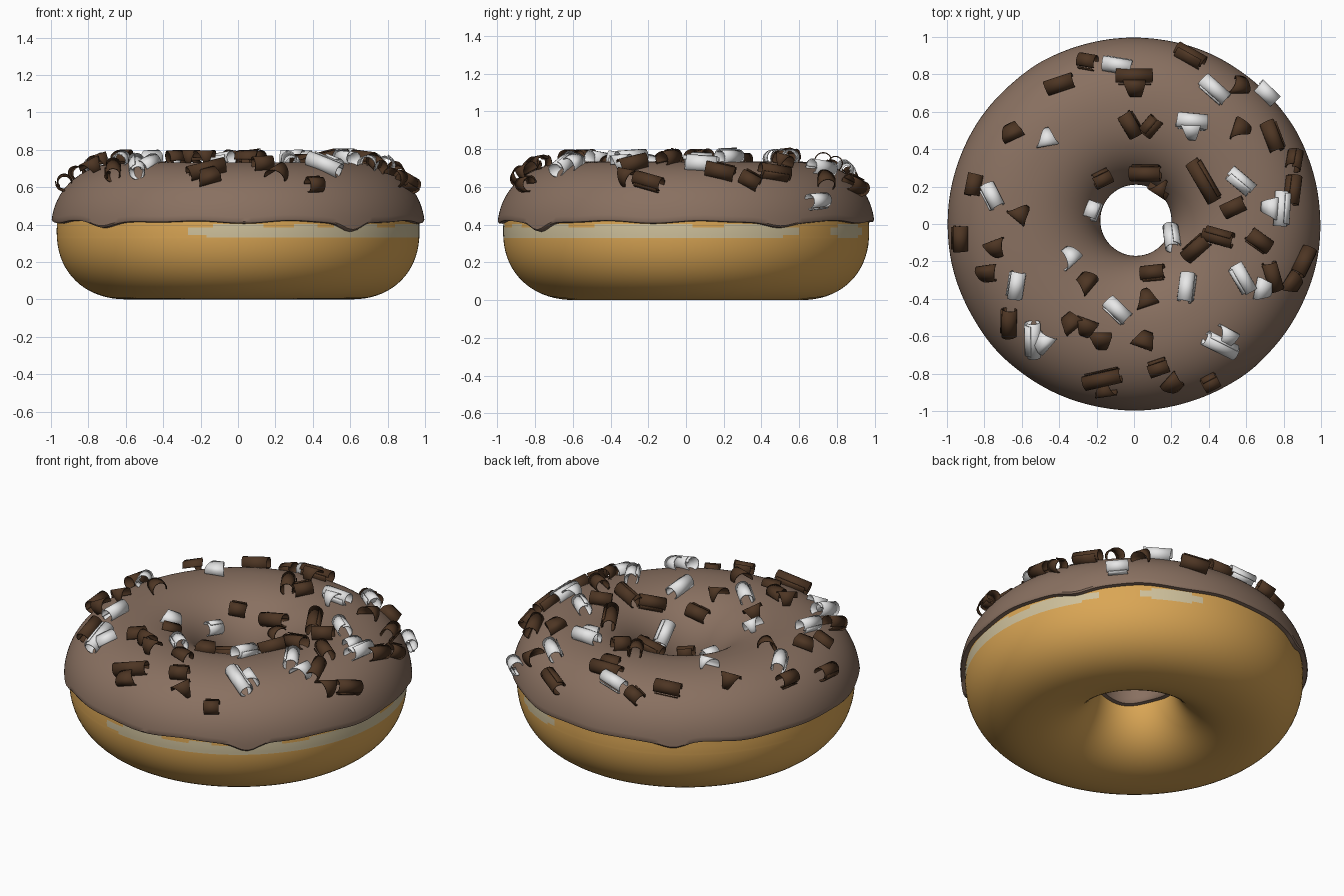
import bpy, bmesh, math, random
from math import sin, cos, pi, radians, copysign
from mathutils import Vector, Matrix

if "Cube" in bpy.data.objects:
    bpy.data.objects.remove(bpy.data.objects["Cube"])

random.seed(4)
RC, ZC, N = 0.595, 0.365, 2.2      # ring radius, mid height, roundness
DOUGH = (0.375, 0.365)             # half width, half height of the tube
ICING = (0.405, 0.368)
SEGS = 180


def material(name, rgb):
    m = bpy.data.materials.new(name)
    m.diffuse_color = (*rgb, 1)
    m.use_nodes = True
    m.node_tree.nodes["Principled BSDF"].inputs["Base Color"].default_value = m.diffuse_color
    return m


golden = material("golden dough", (0.70, 0.38, 0.09))
pale = material("pale dough", (0.62, 0.53, 0.33))
cocoa = material("cocoa icing", (0.25, 0.163, 0.118))
dark = material("dark chocolate", (0.075, 0.036, 0.017))
white = material("white chocolate", (0.82, 0.82, 0.82))


def power(v, e):
    return copysign(abs(v) ** e, v)


def section(size, u):
    """Radius and height on the rounded cross-section at angle u."""
    return RC + size[0] * power(cos(u), 2 / N), ZC + size[1] * power(sin(u), 2 / N)


def angle_at(size, z):
    return math.asin(power((z - ZC) / size[1], N / 2))


def ring_point(r, z, az):
    """Point round the ring; the hole sits slightly off centre."""
    k = max(0, min(1, (1 - r) / 0.8))
    return Vector((r * cos(az) + 0.01 * k, r * sin(az) + 0.02 * k, z))


def finish(name, bm, mats, normals=True):
    if normals:
        bmesh.ops.recalc_face_normals(bm, faces=bm.faces)
    me = bpy.data.meshes.new(name)
    bm.to_mesh(me)
    bm.free()
    for m in mats:
        me.materials.append(m)
    ob = bpy.data.objects.new(name, me)
    bpy.context.collection.objects.link(ob)
    bpy.context.view_layer.objects.active = ob
    ob.select_set(True)
    bpy.ops.object.shade_smooth_by_angle(angle=radians(40))
    ob.select_set(False)
    return ob


def sweep(profile_at):
    """Closed ring from a closed profile that may vary with azimuth."""
    bm = bmesh.new()
    rings = []
    for i in range(SEGS):
        az = 2 * pi * i / SEGS
        rings.append([bm.verts.new(ring_point(r, z, az)) for r, z in profile_at(az)])
    n = len(rings[0])
    for i in range(SEGS):
        a, b = rings[i], rings[(i + 1) % SEGS]
        for j in range(n):
            k = (j + 1) % n
            bm.faces.new((a[j], b[j], b[k], a[k]))
    return bm


# Dough ring with a pale band along part of its side
bm = sweep(lambda az: [section(DOUGH, 2 * pi * j / 72) for j in range(72)])
for z in (0.33, 0.345, 0.385, 0.402):
    bmesh.ops.bisect_plane(bm, geom=bm.verts[:] + bm.edges[:] + bm.faces[:],
                           plane_co=(0, 0, z), plane_no=(0, 0, 1))
for f in bm.faces:
    c = f.calc_center_median()
    az = math.degrees(math.atan2(c.y, c.x))
    if c.xy.length > 0.8 and 0.33 < c.z < 0.402:
        trim = 0 if 0.345 < c.z < 0.385 else 6
        if c.z > 0.385 and sin(radians(az * 9)) + sin(radians(az * 17)) > 0.5:
            continue
        if -106 + trim < az < 38 - trim or 53 + trim / 2 < az < 73 - trim / 2:
            f.material_index = 1
finish("dough_ring", bm, (golden, pale))

# Icing cap with a wavy lower edge and a few drips: azimuth, depth, width
DRIPS = ((-52, 0.05, 5), (30, 0.03, 6), (121, 0.03, 5), (-137, 0.025, 6))


def icing_profile(az):
    edge = 0.412 + 0.004 * sin(9 * az) + 0.004 * sin(14 * az + 1)
    for a, depth, width in DRIPS:
        d = (math.degrees(az) - a + 180) % 360 - 180
        edge -= depth * math.exp(-(d / width) ** 2)
    inner = 0.30 + 0.008 * sin(4 * az)
    u0, u1 = angle_at(ICING, edge + 0.012), pi - angle_at(ICING, inner + 0.012)
    pts = [section(ICING, u0 + (u1 - u0) * j / 56) for j in range(57)]
    # rounded lips tucked into the dough
    return ([(0.94, edge + 0.004), (0.972, edge), (0.992, edge + 0.003)] + pts
            + [(0.20, inner + 0.002), (0.225, inner), (0.26, inner + 0.01)])


finish("icing", sweep(icing_profile), (cocoa,))


def surface_frame(x, y, turn, lift):
    """Matrix on the icing: local x along the curl, local z outward."""
    r0 = math.hypot(x, y)
    r = r0
    for _ in range(3):
        d = max(-0.96, min(0.96, (r - RC) / ICING[0]))
        h = (1 - abs(d) ** N) ** (1 / N)
        nr, nz = power(d, N - 1) / ICING[0], h ** (N - 1) / ICING[1]
        s = math.hypot(nr, nz)
        nr, nz = nr / s, nz / s
        r = r0 - lift * nr
    nor = Vector((nr * x / r0, nr * y / r0, nz))
    ax = Vector((cos(turn), sin(turn), 0))
    ax = (ax - nor * ax.dot(nor)).normalized()
    side = nor.cross(ax)
    rot = Matrix((ax, side, nor)).transposed().to_4x4()
    return Matrix.Translation((x, y, ZC + ICING[1] * h + lift * nz)) @ rot


def add_curl(bm, frame, length, radius, start, arc, taper):
    """Rolled shaving: a strip along a spiral, narrowing toward its end."""
    rows, steps = [], 22
    flip = random.choice((-1, 1))
    for i in range(steps + 1):
        t = i / steps
        a = start + arc * t
        r = radius * (0.82 + 0.28 * t)
        w = length / 2 * (1 - taper * max(0, t - 0.25) / 0.75)
        skew = taper * length * 0.12 * t
        rows.append([bm.verts.new(frame @ Vector((s * w + skew, flip * r * cos(a), r * sin(a))))
                     for s in (-1, 1)])
    for a, b in zip(rows, rows[1:]):
        bm.faces.new((a[0], a[1], b[1], b[0]))


def curls(name, mat, tubes, chips):
    bm = bmesh.new()
    for x, y, deg, length in tubes:
        add_curl(bm, surface_frame(x, y, radians(deg), 0.026), length, 0.041,
                 radians(random.uniform(-60, 60)), radians(random.uniform(360, 430)), 0.15)
    for x, y, deg in chips:
        add_curl(bm, surface_frame(x, y, radians(deg), 0.018), 0.12, 0.048,
                 radians(random.uniform(-40, 10)), radians(random.uniform(210, 270)), 0.9)
    ob = finish(name, bm, (mat,), False)
    mod = ob.modifiers.new("thickness", "SOLIDIFY")
    mod.thickness, mod.offset = 0.006, 0


# Dark shavings: x, y, direction, length; then pointed chips: x, y, direction
curls("dark_curls", dark, (
    (-.40, .75, 15, .16), (0, .79, 0, .20), (.30, .90, -45, .17), (-.02, .53, -60, .14),
    (.09, .52, 50, .11), (.74, .47, -75, .17), (.86, .34, 60, .11), (.85, .18, 75, .16),
    (.06, .27, 10, .17), (-.17, .24, 20, .10), (.37, .23, -60, .25), (.53, .09, 25, .13),
    (.45, -.07, -15, .17), (.33, -.13, 35, .16), (.67, -.09, -35, .14), (-.86, .21, 80, .12),
    (-.93, -.08, 85, .14), (.10, -.26, -5, .13), (-.67, -.53, 80, .16), (-.17, -.83, 20, .21),
    (.13, -.77, 20, .11), (.74, -.28, -70, .16), (.91, -.20, 50, .16), (.41, -.85, 30, .09),
    (-.25, .87, -25, .10)), (
    (0, .73, 0), (.55, .74, 20), (-.65, .49, 20), (.57, .50, 70), (.14, .20, -30),
    (-.61, .06, -40), (-.74, -.13, 20), (-.78, -.26, 10), (-.26, -.32, 50), (.06, -.40, 20),
    (-.34, -.53, 40), (-.26, -.55, -20), (-.18, -.62, 0), (.05, -.62, -20), (.21, -.85, 60),
    (.84, -.32, 50), (-.16, -.88, 20)))

# White shavings
curls("white_curls", white, (
    (-.09, .85, -15, .16), (.43, .72, -45, .17), (.71, .70, -35, .13), (.31, .55, -5, .17),
    (.57, .23, -40, .16), (-.76, .15, -60, .14), (.79, .08, 85, .19), (.20, -.07, -45, .15),
    (-.22, .07, 60, .10), (-.63, -.33, 80, .15), (-.09, -.46, -45, .15), (.28, -.34, 85, .16),
    (.58, -.29, -60, .17), (-.54, -.62, 85, .20), (.46, -.65, -30, .20)), (
    (-.47, .46, 10), (-.35, -.18, 40), (.69, -.35, 80), (-.48, -.63, 50), (.30, .50, 0),
    (.73, .08, 85), (.49, -.60, -30)))
